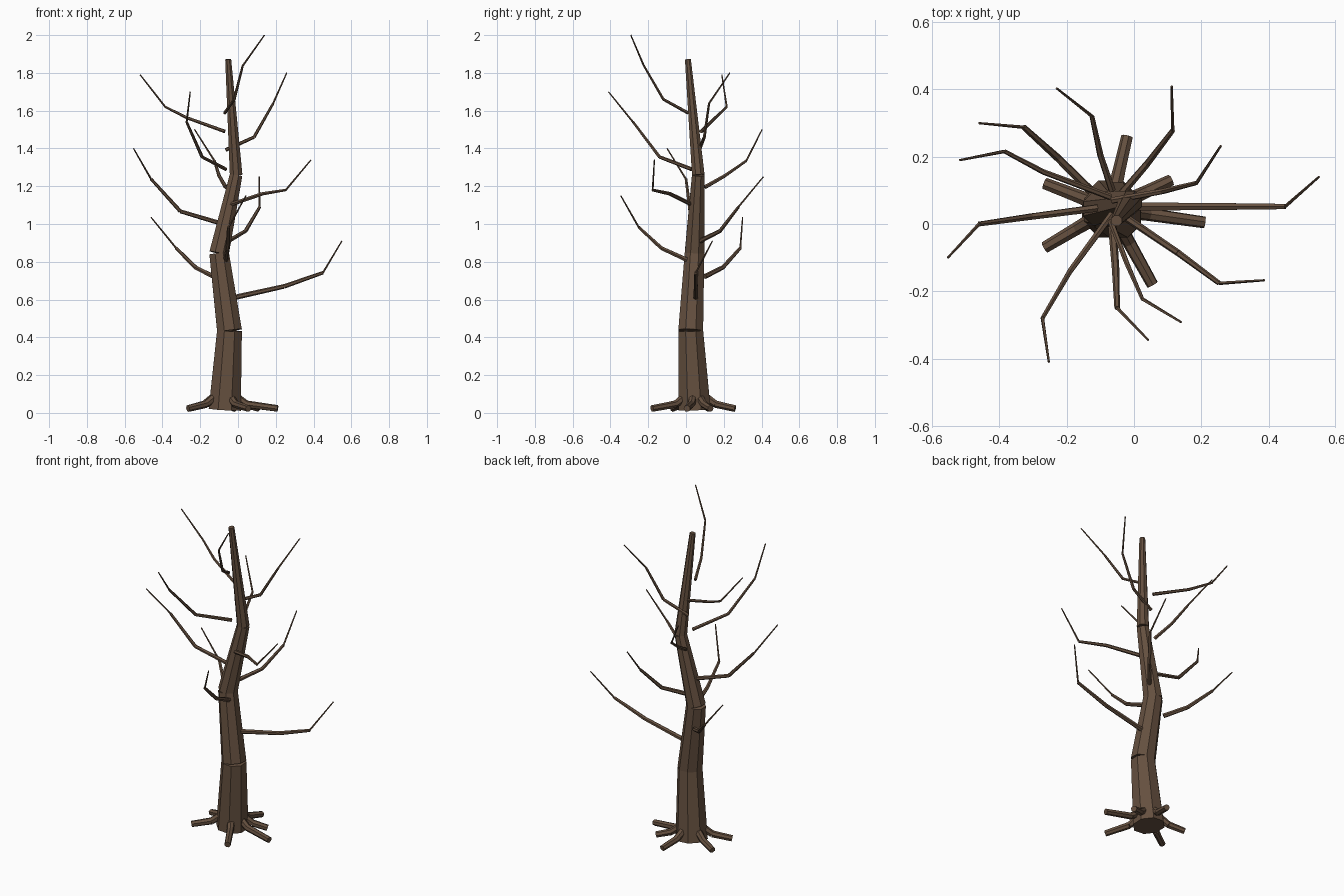
import bpy, bmesh, math
from mathutils import Vector, Matrix

bark = bpy.data.materials.new("bark")
bark.diffuse_color = (0.13, 0.08, 0.05, 1)


def limb(name, pts, radii, sides):
    """Chain of butted, tapered, flat-shaded cylinders along a path."""
    bm = bmesh.new()
    pts = [Vector(p) for p in pts]
    for a, b, ra, rb in zip(pts, pts[1:], radii, radii[1:]):
        d = b - a
        rot = Vector((0, 0, 1)).rotation_difference(d).to_matrix().to_4x4()
        m = (Matrix.Translation((a + b) / 2) @ rot
             @ Matrix.Rotation(math.pi / sides, 4, 'Z'))
        bmesh.ops.create_cone(bm, cap_ends=True, segments=sides, radius1=ra,
                              radius2=rb, depth=d.length, matrix=m)
    me = bpy.data.meshes.new(name)
    bm.to_mesh(me)
    bm.free()
    me.materials.append(bark)
    ob = bpy.data.objects.new(name, me)
    bpy.context.collection.objects.link(ob)


# Trunk: four leaning sections
limb("trunk",
     [(-.07, .045, .018), (-.045, .025, .435), (-.10, .045, .845),
      (-.01, .065, 1.26), (-.052, .01, 1.872)],
     [.092, .071, .056, .036, .017], 8)

# Roots: kinked stubs spreading from the trunk foot
for i, (x, y) in enumerate([(-.02, .26), (.11, .13), (.21, .005),
                            (.055, -.18), (-.265, -.07), (-.265, .12)]):
    c, e = Vector((-.07, .045, 0)), Vector((x, y, 0))
    d = (e - c).normalized()
    z = Vector((0, 0, 1))
    limb(f"root_{i + 1}",
         [c + d * .06 + z * .085, c + d * .115 + z * .046, e + z * .023],
         [.022, .02, .018], 7)

# Branches: base, middle, bend, tip (lowest first)
branches = [
    [(-.01, .052, .613), (.245, .052, .67), (.45, .052, .742), (.55, .14, .91)],
    [(-.13, .10, .722), (-.225, .195, .77), (-.328, .288, .873), (-.46, .30, 1.035)],
    [(-.065, .005, .81), (-.055, -.13, .872), (-.05, -.25, .983), (.042, -.345, 1.15)],
    [(-.05, .075, .91), (.04, .18, .963), (.115, .278, 1.09), (.112, .41, 1.25)],
    [(-.09, .05, 1.003), (-.305, .022, 1.067), (-.46, 0, 1.238), (-.553, -.10, 1.40)],
    [(-.04, .03, 1.103), (.13, -.085, 1.16), (.253, -.176, 1.18), (.387, -.167, 1.34)],
    [(-.065, .10, 1.195), (-.10, .205, 1.255), (-.125, .32, 1.335), (-.23, .403, 1.50)],
    [(-.065, .03, 1.29), (-.19, -.14, 1.355), (-.272, -.28, 1.54), (-.253, -.41, 1.70)],
    [(-.065, .07, 1.392), (.085, .097, 1.46), (.186, .122, 1.638), (.258, .232, 1.80)],
    [(-.07, .08, 1.49), (-.27, .155, 1.562), (-.385, .216, 1.62), (-.518, .19, 1.79)],
    [(-.07, .01, 1.588), (-.02, -.12, 1.66), (.025, -.223, 1.838), (.14, -.292, 2.0)],
]
for i, pts in enumerate(branches):
    k = 1 - .035 * i
    limb(f"branch_{i + 1}", pts[:3], [.014 * k, .012 * k, .009 * k], 6)
    limb(f"twig_{i + 1}", pts[2:], [.0055, .0035], 5)
